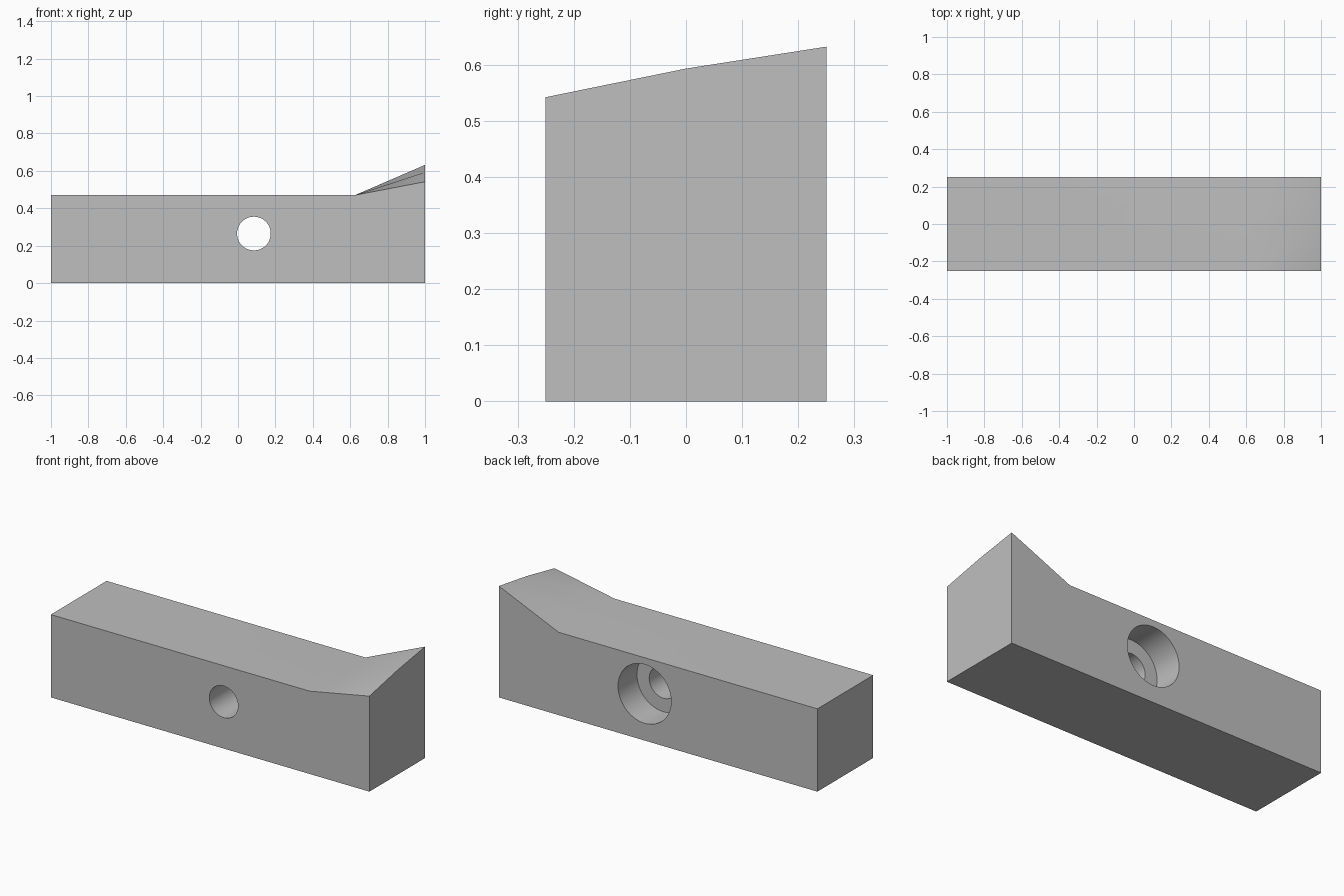
import bpy
import bmesh
import math

cube = bpy.data.objects.get("Cube")
if cube:
    bpy.data.objects.remove(cube, do_unlink=True)

grey = bpy.data.materials.new("plain grey")
grey.use_nodes = True
colour = (0.52, 0.52, 0.52, 1)
grey.diffuse_color = colour
grey.node_tree.nodes["Principled BSDF"].inputs["Base Color"].default_value = colour

TOP = 0.47        # height of the flat top
RAMP_X = 0.625    # where the raised end starts
HALF_Y = 0.25


def profile(bm, y, tip):
    """Side outline of the block at depth y, with its raised end at height tip."""
    outline = [(-1, 0), (1, 0), (1, tip), (RAMP_X, TOP), (-1, TOP)]
    return [bm.verts.new((x, y, z)) for x, z in outline]


# Block with a twisted ramp at its left end
bm = bmesh.new()
front = profile(bm, -HALF_Y, 0.542)
middle = profile(bm, 0, 0.593)
back = profile(bm, HALF_Y, 0.632)
bm.faces.new(front)
bm.faces.new(list(reversed(back)))
for a, b in ((front, middle), (middle, back)):
    for i in range(len(a)):
        j = (i + 1) % len(a)
        if i == 2:  # ramp strip, split along its diagonal
            bm.faces.new((a[i], b[i], a[j]))
            bm.faces.new((b[i], b[j], a[j]))
        else:
            bm.faces.new((a[i], b[i], b[j], a[j]))
bmesh.ops.recalc_face_normals(bm, faces=bm.faces)
mesh = bpy.data.meshes.new("block")
bm.to_mesh(mesh)
bm.free()
block = bpy.data.objects.new("block", mesh)
bpy.context.collection.objects.link(block)
mesh.materials.append(grey)


def bore(name, radius, y_start, y_end):
    """Cut a round hole along y through the block."""
    bpy.ops.mesh.primitive_cylinder_add(
        vertices=64, radius=radius, depth=y_end - y_start,
        location=(0.085, (y_start + y_end) / 2, 0.265),
        rotation=(math.pi / 2, 0, 0))
    cutter = bpy.context.object
    cutter.name = name
    cutter.data.materials.append(grey)
    bpy.ops.object.select_all(action="DESELECT")
    block.select_set(True)
    bpy.context.view_layer.objects.active = block
    cut = block.modifiers.new(name, "BOOLEAN")
    cut.operation = "DIFFERENCE"
    cut.solver = "EXACT"
    cut.object = cutter
    bpy.ops.object.modifier_apply(modifier=cut.name)
    bpy.data.objects.remove(cutter, do_unlink=True)


# Through hole, widened by a counterbore at the back
bore("bolt_hole", 0.09, -0.4, 0.4)
bore("counterbore", 0.167, HALF_Y - 0.17, 0.4)

# Smooth shading, with the flat faces kept flat
bpy.ops.object.shade_smooth_by_angle(angle=math.radians(30))
weighted = block.modifiers.new("weighted_normals", "WEIGHTED_NORMAL")
weighted.keep_sharp = True
